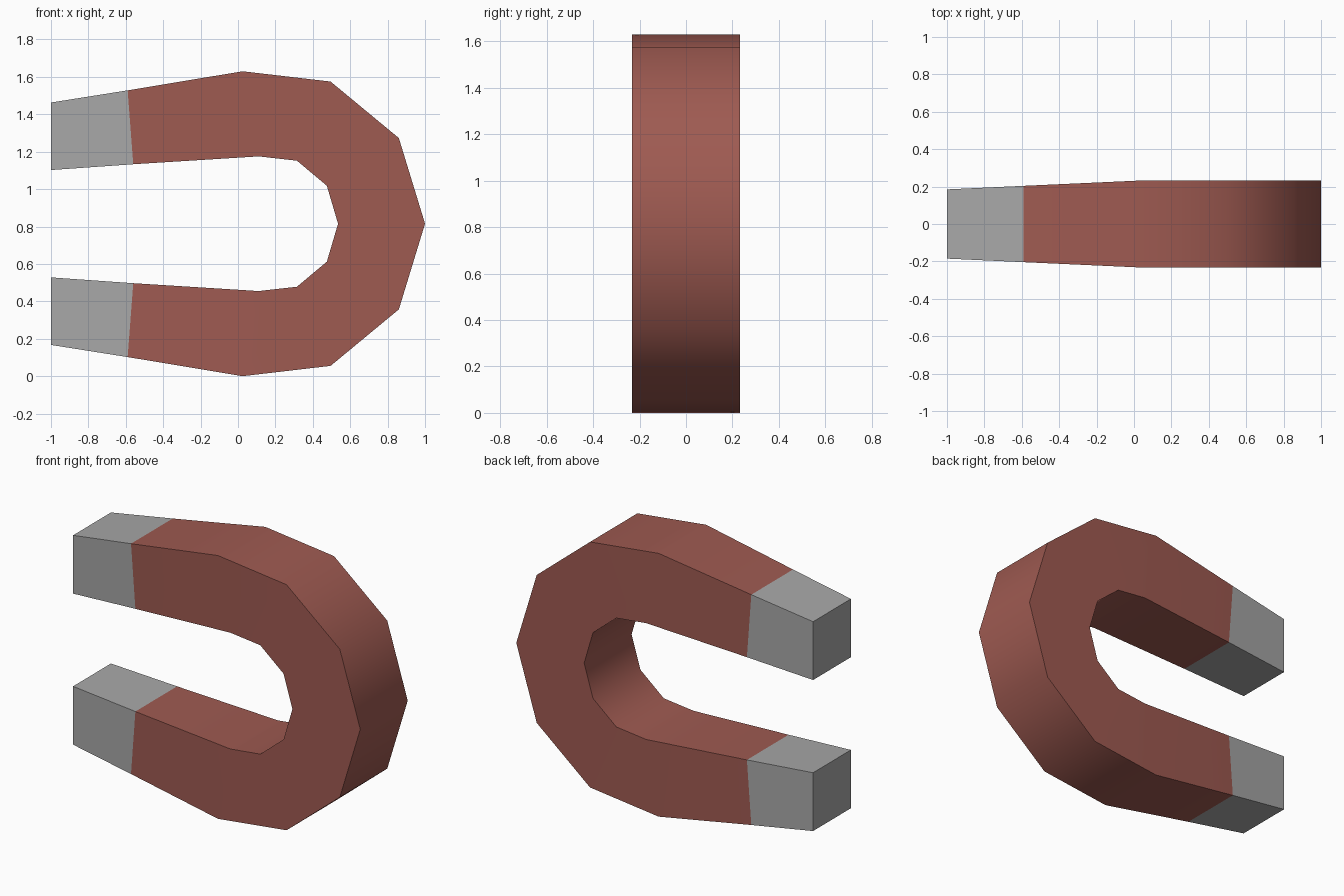
import bpy, bmesh

if "Cube" in bpy.data.objects:
    bpy.data.objects.remove(bpy.data.objects["Cube"])

MID = 0.815  # height of the magnet's symmetry plane

# Upper-half sections: outer x, outer rise, inner x, inner rise, half depth
TIP = (-1.0, 0.648, -1.0, 0.287, 0.185)
JOINT = (-0.59, 0.713, -0.56, 0.318, 0.204)
BEND = [(0.025, 0.815, 0.11, 0.36, 0.232),
        (0.495, 0.76, 0.315, 0.337, 0.232),
        (0.86, 0.458, 0.475, 0.203, 0.232)]
APEX = (1.0, 0.0, 0.535, 0.0, 0.232)


def flip(s):
    return (s[0], -s[1], s[2], -s[3], s[4])


def paint(name, colour):
    mat = bpy.data.materials.new(name)
    mat.diffuse_color = (*colour, 1)
    mat.use_nodes = True
    mat.node_tree.nodes["Principled BSDF"].inputs["Base Color"].default_value = mat.diffuse_color
    return mat


def loft(name, sections, material, cap=False):
    """Skin four-cornered sections; optionally close the first one."""
    bm = bmesh.new()
    rings = []
    for ox, oz, ix, iz, d in sections:
        rings.append([bm.verts.new(p) for p in (
            (ox, -d, MID + oz), (ox, d, MID + oz),
            (ix, d, MID + iz), (ix, -d, MID + iz))])
    for a, b in zip(rings, rings[1:]):
        for i in range(4):
            j = (i + 1) % 4
            bm.faces.new((a[i], a[j], b[j], b[i]))
    if cap:
        bm.faces.new(rings[0][::-1])
    bmesh.ops.recalc_face_normals(bm, faces=bm.faces)
    # Make sure the skin faces outwards: the front side must look to -y
    front = min(bm.faces, key=lambda f: f.calc_center_median().y)
    if front.normal.y > 0:
        bmesh.ops.reverse_faces(bm, faces=bm.faces)
    mesh = bpy.data.meshes.new(name)
    bm.to_mesh(mesh)
    bm.free()
    mesh.materials.append(material)
    obj = bpy.data.objects.new(name, mesh)
    bpy.context.collection.objects.link(obj)
    bpy.ops.object.select_all(action='DESELECT')
    obj.select_set(True)
    bpy.context.view_layer.objects.active = obj
    bpy.ops.object.shade_smooth_by_angle(angle=0.8)
    return obj


red = paint("red_paint", (0.345, 0.103, 0.083))
metal = paint("bare_metal", (0.39, 0.39, 0.39))

# Red horseshoe body, upper arm round to lower arm
upper = [JOINT] + BEND
loft("magnet_body", upper + [APEX] + [flip(s) for s in reversed(upper)], red)

# Bare metal pole tips
loft("upper_pole_tip", [TIP, JOINT], metal, cap=True)
loft("lower_pole_tip", [flip(TIP), flip(JOINT)], metal, cap=True)
